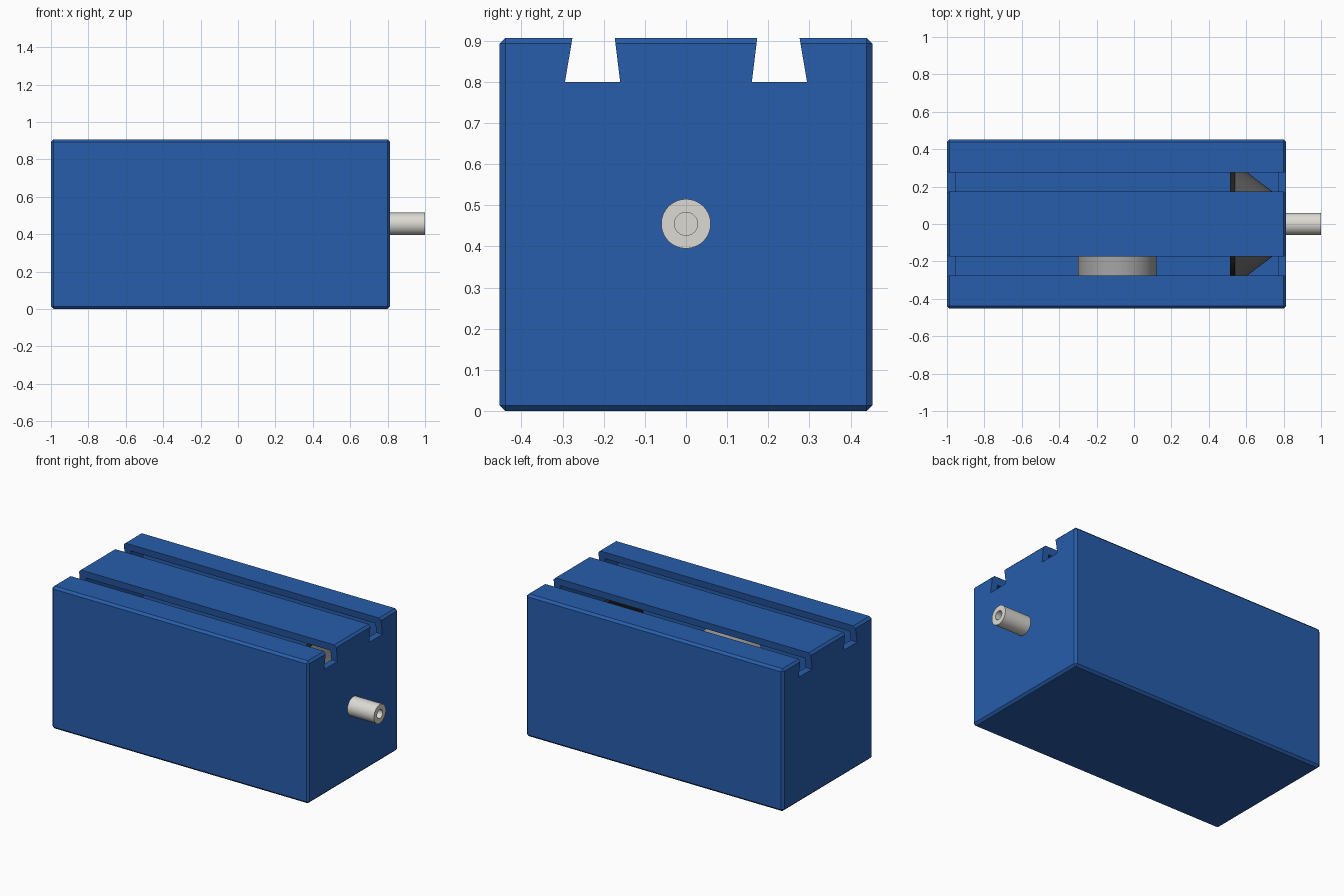
import bpy, bmesh, math
from mathutils import Matrix, Vector

if "Cube" in bpy.data.objects:
    bpy.data.objects.remove(bpy.data.objects["Cube"])

def material(name, rgb):
    m = bpy.data.materials.new(name)
    m.diffuse_color = (*rgb, 1)
    m.use_nodes = True
    m.node_tree.nodes["Principled BSDF"].inputs["Base Color"].default_value = m.diffuse_color
    return m

BLUE = material("blue_paint", (0.02, 0.11, 0.41))
STEEL = material("pale_steel", (0.72, 0.70, 0.65))
GREY = material("mid_grey", (0.38, 0.38, 0.38))
DARK = material("dark_grey", (0.16, 0.16, 0.16))
BLACK = material("black_rubber", (0.015, 0.015, 0.015))

def make_object(name, bm, mat=None, smooth=False):
    bmesh.ops.recalc_face_normals(bm, faces=bm.faces)
    me = bpy.data.meshes.new(name)
    bm.to_mesh(me)
    bm.free()
    ob = bpy.data.objects.new(name, me)
    bpy.context.collection.objects.link(ob)
    if mat:
        me.materials.append(mat)
    if smooth:
        bpy.ops.object.select_all(action='DESELECT')
        ob.select_set(True)
        bpy.context.view_layer.objects.active = ob
        bpy.ops.object.shade_smooth_by_angle(angle=math.radians(30))
    return ob

def box(name, lo, hi, mat=None, chamfer=0):
    bm = bmesh.new()
    lo, hi = Vector(lo), Vector(hi)
    bmesh.ops.create_cube(bm, size=1, matrix=Matrix.Translation((lo + hi) / 2) @ Matrix.Diagonal((*(hi - lo), 1)))
    if chamfer:
        bmesh.ops.bevel(bm, geom=bm.edges[:], offset=chamfer, segments=1, affect='EDGES')
    return make_object(name, bm, mat)

def lathe(name, profile, mat, place, steps=64):
    """Spin (axial, radius) points about local x, then place the result."""
    bm = bmesh.new()
    vs = [bm.verts.new((a, r, 0)) for a, r in profile]
    es = [bm.edges.new(p) for p in zip(vs, vs[1:])]
    bmesh.ops.spin(bm, geom=vs + es, axis=(1, 0, 0), cent=(0, 0, 0), angle=math.tau, steps=steps)
    bmesh.ops.remove_doubles(bm, verts=bm.verts[:], dist=1e-5)
    bm.transform(place)
    return make_object(name, bm, mat, True)

def subtract(target, cutter):
    cutter.hide_render = True
    mod = target.modifiers.new("cut", 'BOOLEAN')
    mod.operation, mod.solver, mod.object = 'DIFFERENCE', 'EXACT', cutter
    bpy.ops.object.select_all(action='DESELECT')
    target.select_set(True)
    bpy.context.view_layer.objects.active = target
    bpy.ops.object.modifier_apply(modifier=mod.name)
    bpy.data.objects.remove(cutter)

# Hollow housing with chamfered outer edges
H = 0.907
housing = box("housing", (-1, -0.453, 0), (0.813, 0.453, H), BLUE, 0.014)
subtract(housing, box("cavity_cutter", (-0.955, -0.41, 0.045), (0.77, 0.41, H - 0.045)))

# Two dovetail slots along the top, opening into the cavity
for side in (-1, 1):
    bm = bmesh.new()
    section = [(0.160, 0.80), (0.294, 0.80), (0.272, 0.93), (0.176, 0.93)]
    face = bm.faces.new([bm.verts.new((-1.1, side * y, z)) for y, z in section])
    new = bmesh.ops.extrude_face_region(bm, geom=[face])["geom"]
    bmesh.ops.translate(bm, vec=(2.1, 0, 0), verts=[v for v in new if isinstance(v, bmesh.types.BMVert)])
    subtract(housing, make_object("slot_cutter", bm))

# Output shaft with a blind bore, and the cone and seal behind it
centre = Matrix.Translation((0, 0, 0.455))
lathe("output_shaft", [(0.70, 0), (0.70, 0.06), (1, 0.06), (1, 0.028), (0.84, 0.028), (0.84, 0)], STEEL, centre)
lathe("inner_cone", [(0.54, 0), (0.54, 0.325), (0.765, 0.155), (0.765, 0)], DARK, centre)
lathe("cone_seal", [(0.513, 0), (0.513, 0.33), (0.54, 0.33), (0.54, 0)], BLACK, centre)

# Inner wheel on a crosswise axis
across = Matrix.Translation((-0.09, 0, 0.455)) @ Matrix.Rotation(math.radians(90), 4, 'Z')
lathe("inner_wheel", [(-0.36, 0), (-0.36, 0.21), (-0.15, 0.21), (-0.15, 0)], GREY, across)
